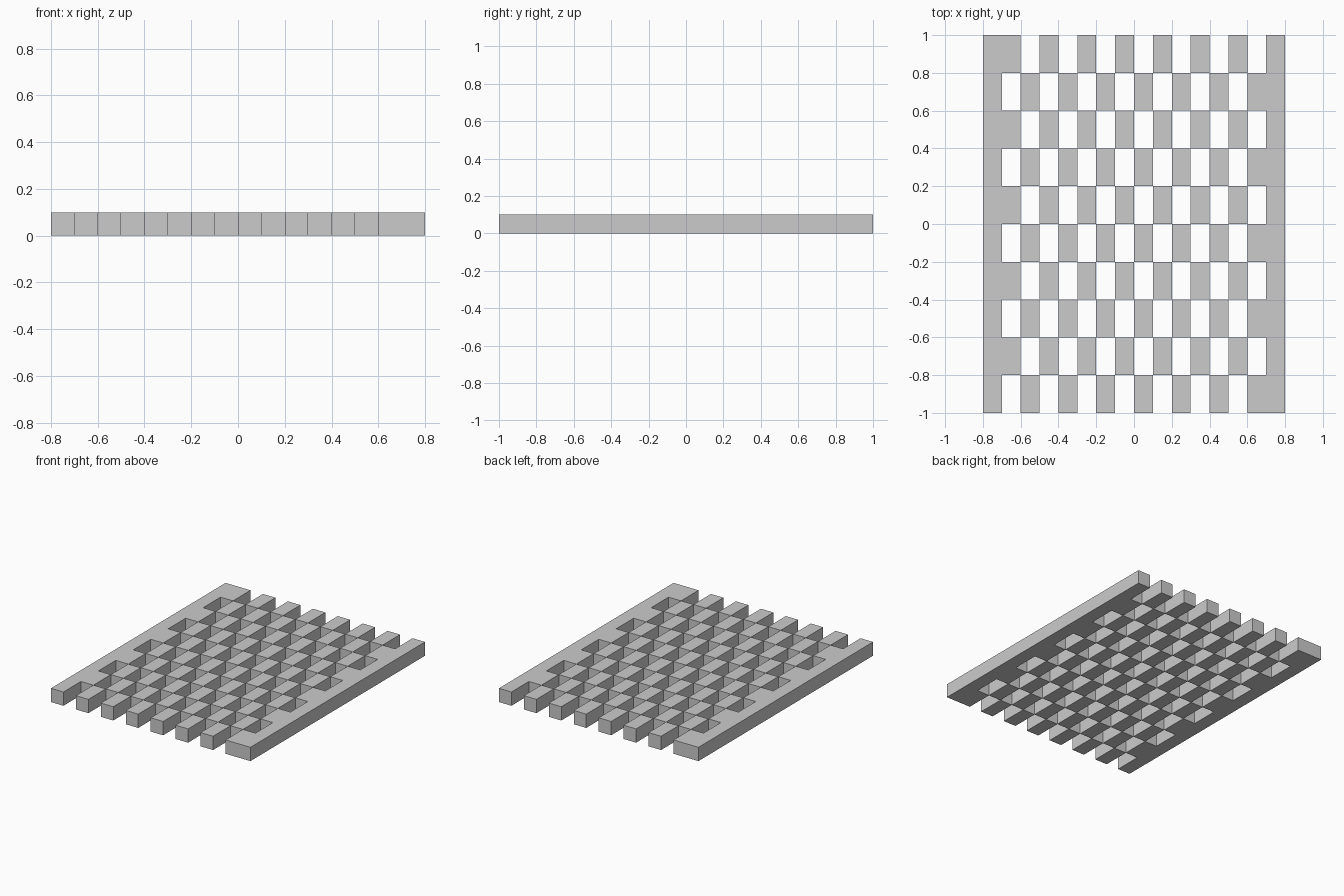
import bpy
import bmesh

cube = bpy.data.objects.get("Cube")
if cube:
    bpy.data.objects.remove(cube, do_unlink=True)

COLS, ROWS = 16, 10
CELL_X, CELL_Y, THICK = 0.1, 0.2, 0.1

# Flat grey material
grey = bpy.data.materials.new("light_grey")
grey.use_nodes = True
colour = (0.6, 0.6, 0.6, 1.0)
grey.diffuse_color = colour
grey.node_tree.nodes["Principled BSDF"].inputs["Base Color"].default_value = colour


def is_solid(col, row):
    """Alternating blocks between two unbroken side rails."""
    return (col + row) % 2 == 0 or col in (0, COLS - 1)


# Top sheet of the lattice with the open cells removed
bm = bmesh.new()
bmesh.ops.create_grid(bm, x_segments=COLS, y_segments=ROWS, size=1)
for v in bm.verts:
    v.co.x *= COLS * CELL_X / 2
    v.co.y *= ROWS * CELL_Y / 2
    v.co.z = THICK
holes = []
for f in bm.faces:
    c = f.calc_center_median()
    col = int(c.x / CELL_X + COLS / 2)
    row = int(c.y / CELL_Y + ROWS / 2)
    if not is_solid(col, row):
        holes.append(f)
bmesh.ops.delete(bm, geom=holes, context='FACES')

mesh = bpy.data.meshes.new("checkered_lattice")
bm.to_mesh(mesh)
bm.free()
mesh.materials.append(grey)
lattice = bpy.data.objects.new("checkered_lattice", mesh)
bpy.context.collection.objects.link(lattice)

# Thickness down to the ground
solid = lattice.modifiers.new("thickness", 'SOLIDIFY')
solid.thickness = THICK
solid.offset = -1
